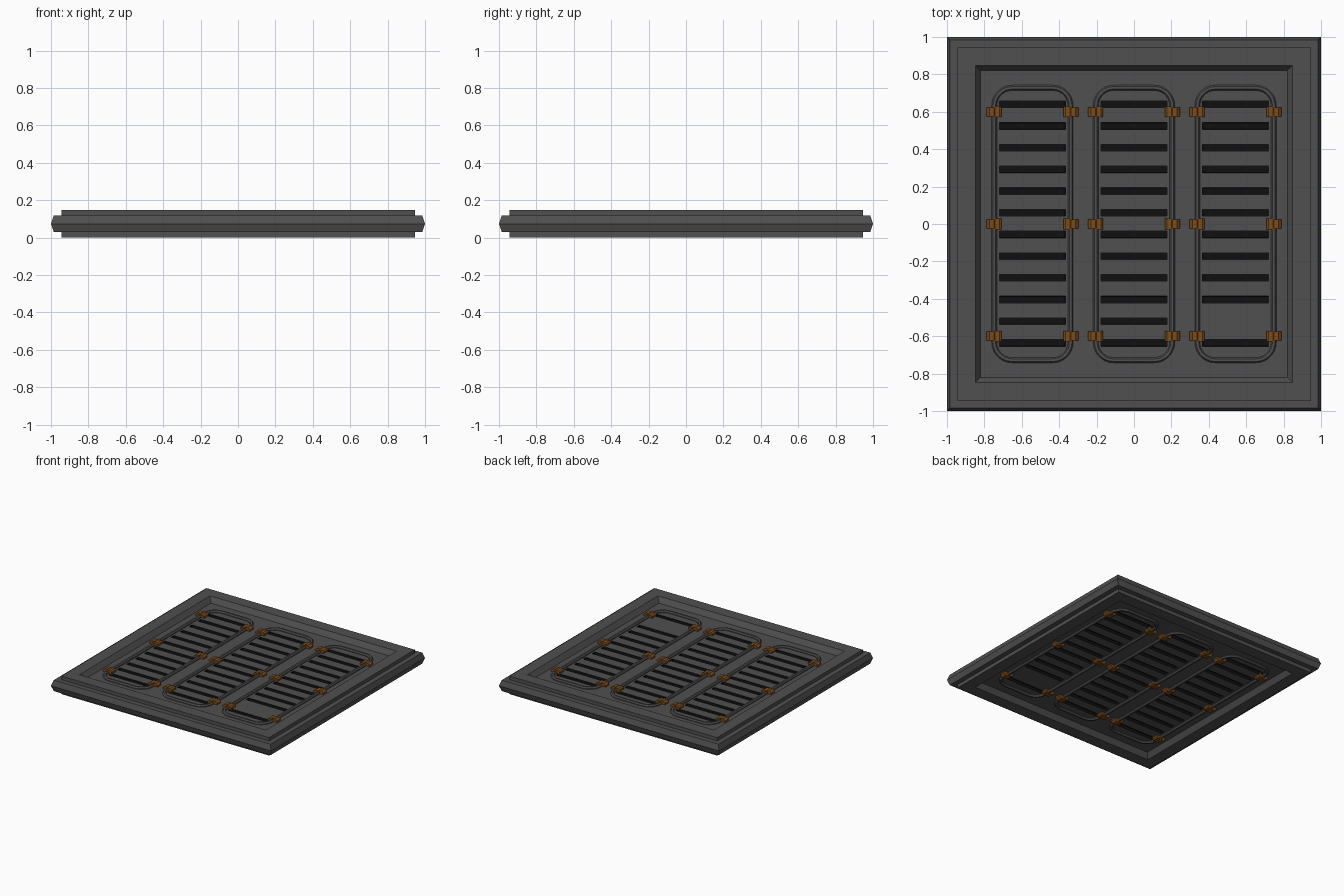
import bpy, bmesh
from math import cos, sin, pi

cube = bpy.data.objects.get("Cube")
if cube:
    bpy.data.objects.remove(cube)

MID = 0.074      # middle plane height; every part is symmetric about it
FLOOR = 0.032    # height of the recessed panel above the middle plane
PANELS = (-0.543, 0, 0.543)


def material(name, rgb):
    m = bpy.data.materials.new(name)
    m.use_nodes = True
    m.diffuse_color = (*rgb, 1)
    m.node_tree.nodes["Principled BSDF"].inputs["Base Color"].default_value = (*rgb, 1)
    return m


grey = material("dark grey metal", (0.08, 0.08, 0.08))
black = material("slot black", (0.005, 0.005, 0.005))
orange = material("rusty orange", (0.21, 0.072, 0.008))


def finish(name, bm, mats, mirrored=True, smooth=False):
    bmesh.ops.recalc_face_normals(bm, faces=bm.faces)
    mesh = bpy.data.meshes.new(name)
    bm.to_mesh(mesh)
    bm.free()
    for m in mats:
        mesh.materials.append(m)
    obj = bpy.data.objects.new(name, mesh)
    bpy.context.collection.objects.link(obj)
    obj.location.z = MID
    if mirrored:
        mod = obj.modifiers.new("both_sides", 'MIRROR')
        mod.use_axis = (False, False, True)
        mod.use_mirror_merge = False
    if smooth:
        bpy.ops.object.select_all(action='DESELECT')
        obj.select_set(True)
        bpy.context.view_layer.objects.active = obj
        bpy.ops.object.shade_smooth_by_angle(angle=0.6)
    return obj


def sweep(bm, path, profile, closed):
    """Sweep (outward offset, height) points round a loop of (x, y, dx, dy)."""
    rows = [[bm.verts.new((x + dx * o, y + dy * o, z)) for o, z in profile]
            for x, y, dx, dy in path]
    n = len(profile)
    for i, row in enumerate(rows):
        nxt = rows[(i + 1) % len(rows)]
        for j in range(n if closed else n - 1):
            k = (j + 1) % n
            bm.faces.new((row[j], nxt[j], nxt[k], row[k]))


def rounded_path(cx, half_w, half_h, r, steps):
    path = []
    for q, (sx, sy) in enumerate(((1, 1), (-1, 1), (-1, -1), (1, -1))):
        for s in range(steps + 1):
            a = (q + s / steps) * pi / 2
            c, d = cos(a), sin(a)
            path.append((cx + sx * (half_w - r) + r * c, sy * (half_h - r) + r * d, c, d))
    return path


# Square outer frame with a ridged edge, step and sloped inner lip
bm = bmesh.new()
half = [(1, 0), (0.985, 0.045), (0.945, 0.045), (0.945, 0.074), (0.848, 0.074),
        (0.82, FLOOR)]
profile = half + [(o, -z) for o, z in reversed(half[1:])]
corners = [(0, 0, 1, 1), (0, 0, -1, 1), (0, 0, -1, -1), (0, 0, 1, -1)]
sweep(bm, corners, profile, True)
finish("frame", bm, [grey], mirrored=False)

# Recessed panel with three columns of sunken slots
bm = bmesh.new()
slot_y = [0.64 - 0.116 * i for i in range(12)]
xs = sorted([-0.825, 0.825] + [c + s * 0.176 for c in PANELS for s in (-1, 1)])
ys = sorted([-0.825, 0.825] + [y + s * 0.018 for y in slot_y for s in (-1, 1)])
grid = [[bm.verts.new((x, y, FLOOR)) for x in xs] for y in ys]
slots, blocked = [], None
for j in range(len(ys) - 1):
    for i in range(len(xs) - 1):
        f = bm.faces.new((grid[j][i], grid[j][i + 1], grid[j + 1][i + 1], grid[j + 1][i]))
        if i % 2 and j % 2:
            slots.append(f)
            if i == 5 and j == 3:
                blocked = f
bmesh.ops.inset_individual(bm, faces=slots, thickness=0.005, depth=-0.006)
open_slots = [f for f in slots if f is not blocked]
walls = bmesh.ops.inset_individual(bm, faces=open_slots, thickness=0.001, depth=-0.022)
for f in open_slots + walls["faces"]:
    f.material_index = 1
finish("slotted_panel", bm, [grey, black])

# Raised rounded rim round every slot column
bm = bmesh.new()
rim = [(0.014, -0.01), (0.014, 0.006), (0.007, 0.016), (-0.007, 0.016),
       (-0.014, 0.006), (-0.014, -0.01)]
for cx in PANELS:
    sweep(bm, rounded_path(cx, 0.204, 0.728, 0.095, 7),
          [(o, z + FLOOR) for o, z in rim], False)
finish("column_rims", bm, [grey], smooth=True)


# Clips gripping the rims: flat inner arm plus chamfered outer knob
def extrude_y(bm, outline, cx, side, cy, half_w):
    ends = [[bm.verts.new((cx + side * x, cy + s * half_w, FLOOR + z)) for x, z in outline]
            for s in (-1, 1)]
    bm.faces.new(ends[0])
    bm.faces.new(ends[1])
    n = len(outline)
    for i in range(n):
        k = (i + 1) % n
        bm.faces.new((ends[0][i], ends[0][k], ends[1][k], ends[1][i]))


arm = [(0.165, -0.01), (0.165, 0.014), (0.176, 0.022), (0.21, 0.022), (0.21, -0.01)]
knob = [(0.198, -0.01), (0.198, 0.02), (0.206, 0.027), (0.23, 0.027),
        (0.246, 0.012), (0.246, -0.01)]
bm = bmesh.new()
for cx in PANELS:
    for side in (-1, 1):
        for cy in (-0.6, 0, 0.6):
            extrude_y(bm, arm, cx, side, cy, 0.029)
            extrude_y(bm, knob, cx, side, cy, 0.024)
finish("rim_clips", bm, [orange])
